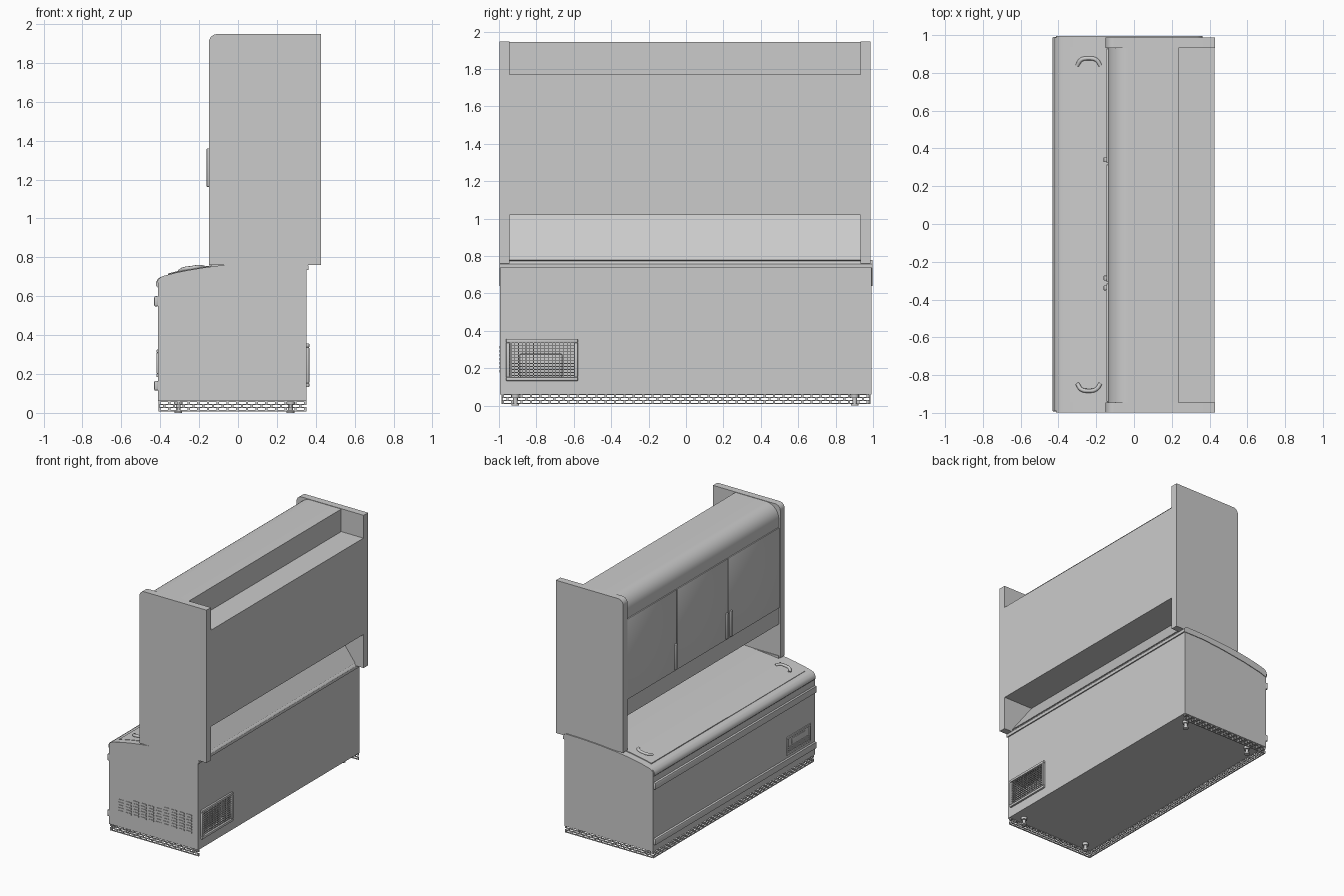
import bpy, bmesh, math

if "Cube" in bpy.data.objects:
    bpy.data.objects.remove(bpy.data.objects["Cube"])


def finish(name, bm, smooth=False):
    bmesh.ops.recalc_face_normals(bm, faces=bm.faces)
    me = bpy.data.meshes.new(name)
    bm.to_mesh(me)
    bm.free()
    ob = bpy.data.objects.new(name, me)
    bpy.context.collection.objects.link(ob)
    if smooth:
        bpy.ops.object.select_all(action='DESELECT')
        ob.select_set(True)
        bpy.context.view_layer.objects.active = ob
        bpy.ops.object.shade_smooth_by_angle(angle=math.radians(32))
    return ob


def prism(name, pts, y0, y1, smooth=False):
    """Extrude an x-z outline from y0 to y1."""
    bm = bmesh.new()
    f = bm.faces.new([bm.verts.new((x, y0, z)) for x, z in pts])
    ext = bmesh.ops.extrude_face_region(bm, geom=[f])
    vs = [g for g in ext['geom'] if isinstance(g, bmesh.types.BMVert)]
    bmesh.ops.translate(bm, verts=vs, vec=(0, y1 - y0, 0))
    return finish(name, bm, smooth)


def boxes(name, items, bevel=0.0):
    """One mesh of boxes given as (x0, x1, y0, y1, z0, z1)."""
    bm = bmesh.new()
    for x0, x1, y0, y1, z0, z1 in items:
        v = [bm.verts.new((x, y, z)) for x in (x0, x1) for y in (y0, y1) for z in (z0, z1)]
        for q in ((0, 1, 3, 2), (4, 6, 7, 5), (0, 4, 5, 1), (2, 3, 7, 6), (0, 2, 6, 4), (1, 5, 7, 3)):
            bm.faces.new([v[i] for i in q])
    if bevel:
        bmesh.ops.bevel(bm, geom=bm.edges[:], offset=bevel, segments=2, affect='EDGES', profile=0.5)
    return finish(name, bm, bool(bevel))


def arc(cx, cz, r, a0, a1, n=8):
    return [(cx + r * math.cos(math.radians(a0 + (a1 - a0) * i / n)),
             cz + r * math.sin(math.radians(a0 + (a1 - a0) * i / n))) for i in range(n + 1)]


def frame(x0, x1, y0, y1, z0, z1, t):
    """Four bars of a rectangular frame lying in the y-z plane."""
    return [(x0, x1, y0, y1, z0, z0 + t), (x0, x1, y0, y1, z1 - t, z1),
            (x0, x1, y0, y0 + t, z0 + t, z1 - t), (x0, x1, y1 - t, y1, z0 + t, z1 - t)]


def cut(target, cutter):
    mod = target.modifiers.new('cut', 'BOOLEAN')
    mod.operation, mod.solver, mod.object = 'DIFFERENCE', 'EXACT', cutter
    bpy.context.view_layer.objects.active = target
    bpy.ops.object.modifier_apply(modifier=mod.name)
    bpy.data.objects.remove(cutter)


# lower freezer body with a rear recess for the machinery
seam = [(-0.412, 0.64), (-0.35, 0.66), (-0.2, 0.69), (0.0, 0.718), (0.18, 0.735)]
body = prism('freezer_body', [(-0.412, 0.06)] + seam + [(0.353, 0.735), (0.353, 0.06)], -0.994, 0.991)
recess = boxes('recess_cutter', [(0.23, 0.40, -0.945, -0.595, 0.15, 0.34)])
recess.hide_render = True
cut(body, recess)

# curved top frame over the body
crown = [(-0.385, 0.704), (-0.32, 0.721), (-0.25, 0.735), (-0.17, 0.748), (-0.1, 0.757),
         (0.05, 0.770), (0.2, 0.778)]
prism('top_frame', seam + [(0.362, 0.735), (0.362, 0.757), (0.352, 0.772), (0.335, 0.78)]
      + crown[::-1] + [(-0.402, 0.696), (-0.413, 0.68)], -0.998, 0.996, True)
prism('front_lip', [(-0.412, 0.645), (-0.422, 0.655), (-0.422, 0.672), (-0.412, 0.69), (-0.398, 0.70),
                    (-0.39, 0.66)], -0.99, 0.988, True)


# two sliding lids that follow the crown
def lid(name, y0, y1, h):
    top = [(-0.36, 0.711)] + crown[1:]
    prism(name, [(x, z + h) for x, z in top] + [(x, z - 0.004) for x, z in top[::-1]], y0, y1, True)


lid('lid_left', 0.004, 0.94, 0.006)
lid('lid_right', -0.946, 0.010, 0.003)
boxes('lid_side_rails', [(-0.14, 0.3, s * 0.942 - 0.006 - 0.003, s * 0.942 + 0.003, 0.75, 0.775) for s in (-1, 1)])

# bow handles on the lids
for side, s in (('left', 1), ('right', -1)):
    cu = bpy.data.curves.new('lid_handle', 'CURVE')
    cu.dimensions, cu.bevel_depth, cu.bevel_resolution, cu.resolution_u = '3D', 0.011, 2, 4
    sp = cu.splines.new('BEZIER')
    path = [(-0.30, 0.842, 0.727), (-0.28, 0.872, 0.739), (-0.24, 0.88, 0.745),
            (-0.20, 0.872, 0.751), (-0.178, 0.842, 0.748)]
    sp.bezier_points.add(len(path) - 1)
    for p, (x, y, z) in zip(sp.bezier_points, path):
        p.co = (x, s * y - 0.003, z)
        p.handle_left_type = p.handle_right_type = 'AUTO'
    cu.use_fill_caps = True
    bpy.context.collection.objects.link(bpy.data.objects.new('lid_handle_' + side, cu))

# bumper rails along the customer side
boxes('upper_bumper', [(-0.431, -0.41, -0.993, 0.991, 0.548, 0.6)], 0.006)
boxes('lower_bumper', [(-0.431, -0.41, -0.993, 0.991, 0.115, 0.165)], 0.006)

# control panel on the customer side
boxes('control_panel_frame', frame(-0.419, -0.41, -0.94, -0.645, 0.185, 0.325, 0.016), 0.002)
boxes('control_panel_display', [(-0.417, -0.41, -0.87, -0.71, 0.255, 0.295)], 0.002)
boxes('control_panel_slats', [(-0.416, -0.41, -0.924, -0.661, z, z + 0.006) for z in (0.207, 0.222, 0.237)])

# rear machinery grille
boxes('rear_grille_frame', frame(0.348, 0.367, -0.962, -0.578, 0.133, 0.357, 0.02), 0.004)
boxes('rear_grille_bars',
      [(0.352, 0.358, -0.945, -0.595, 0.158 + i * 0.016, 0.163 + i * 0.016) for i in range(12)]
      + [(0.350, 0.354, -0.937 + i * 0.02, -0.934 + i * 0.02, 0.15, 0.34) for i in range(17)])
boxes('compressor_block', [(0.232, 0.31, -0.89, -0.66, 0.151, 0.28)], 0.01)

# ventilation louvres on one end
louvres = []
for c in range(10):
    x = -0.332 + c * 0.0652
    rows = 5 if c < 2 else (6 if c < 6 else 7)
    louvres += [(x, x + 0.045, -0.998, -0.99, 0.178 + r * 0.0215, 0.190 + r * 0.0215) for r in range(rows)]
boxes('end_louvres', louvres)

# perforated kick plate on three sides, staggered like brickwork
rails = [0.008, 0.0245, 0.041, 0.0565]
kick = []
for z in rails:
    kick += [(-0.41, -0.402, -0.985, 0.985, z, z + 0.006)]
    kick += [(-0.41, 0.352, y, y + 0.008, z, z + 0.006) for y in (-0.986, 0.978)]
for r in range(3):
    z0, z1 = rails[r] + 0.006, rails[r + 1]
    off = 0.025 * (r % 2)
    kick += [(-0.41, -0.402, y, y + 0.012, z0, z1)
             for y in (-0.985 + off + i * 0.05 for i in range(40)) if y < 0.975]
    for y in (-0.986, 0.978):
        kick += [(x, x + 0.012, y, y + 0.008, z0, z1)
                 for x in (-0.41 + off + i * 0.05 for i in range(16)) if x < 0.342]
boxes('kick_plate', kick)

# levelling feet
for i, (x, y) in enumerate([(x, y) for x in (-0.307, 0.27) for y in (-0.912, 0.902)]):
    bm = bmesh.new()
    for r, z0, z1 in ((0.022, 0.04, 0.062), (0.012, 0.012, 0.04), (0.02, 0.0, 0.012)):
        g = bmesh.ops.create_cone(bm, cap_ends=True, segments=16, radius1=r, radius2=r, depth=z1 - z0)
        bmesh.ops.translate(bm, verts=g['verts'], vec=(x, y, (z0 + z1) / 2))
    finish('foot_%d' % (i + 1), bm, True)

# tall end panels of the upper cabinet
panel = [(0.428, 0.76), (0.428, 1.948)] + arc(-0.107, 1.905, 0.043, 90, 180) + [(-0.15, 0.76)]
prism('end_panel_right', panel, -0.998, -0.944, True)
prism('end_panel_left', panel, 0.933, 0.987, True)

# upper cabinet with rounded front top and rear notch
upper = ([(-0.138, 1.02)] + arc(-0.028, 1.835, 0.11, 180, 90, 10)
         + [(0.235, 1.945), (0.235, 1.77), (0.426, 1.77), (0.426, 1.02)])
prism('upper_cabinet', upper, -0.945, 0.934, True)

# sloping back board that joins upper cabinet and freezer
prism('sloping_back', [(0.15, 1.025), (0.17, 1.025), (0.355, 0.778), (0.335, 0.77)], -0.945, 0.934)

# three upper doors with upright handles
edges = [0.932, 0.318, -0.312, -0.943]
for i in range(3):
    y1, y0 = edges[i] - 0.004, edges[i + 1] + 0.004
    boxes('upper_door_%d' % (i + 1), [(-0.146, -0.13, y0, y1, 1.15, 1.775)], 0.002)
for i, y in enumerate((0.34, -0.286, -0.338)):
    boxes('door_handle_%d' % (i + 1), [(-0.161, -0.144, y - 0.013, y + 0.013, 1.162, 1.36)], 0.004)
